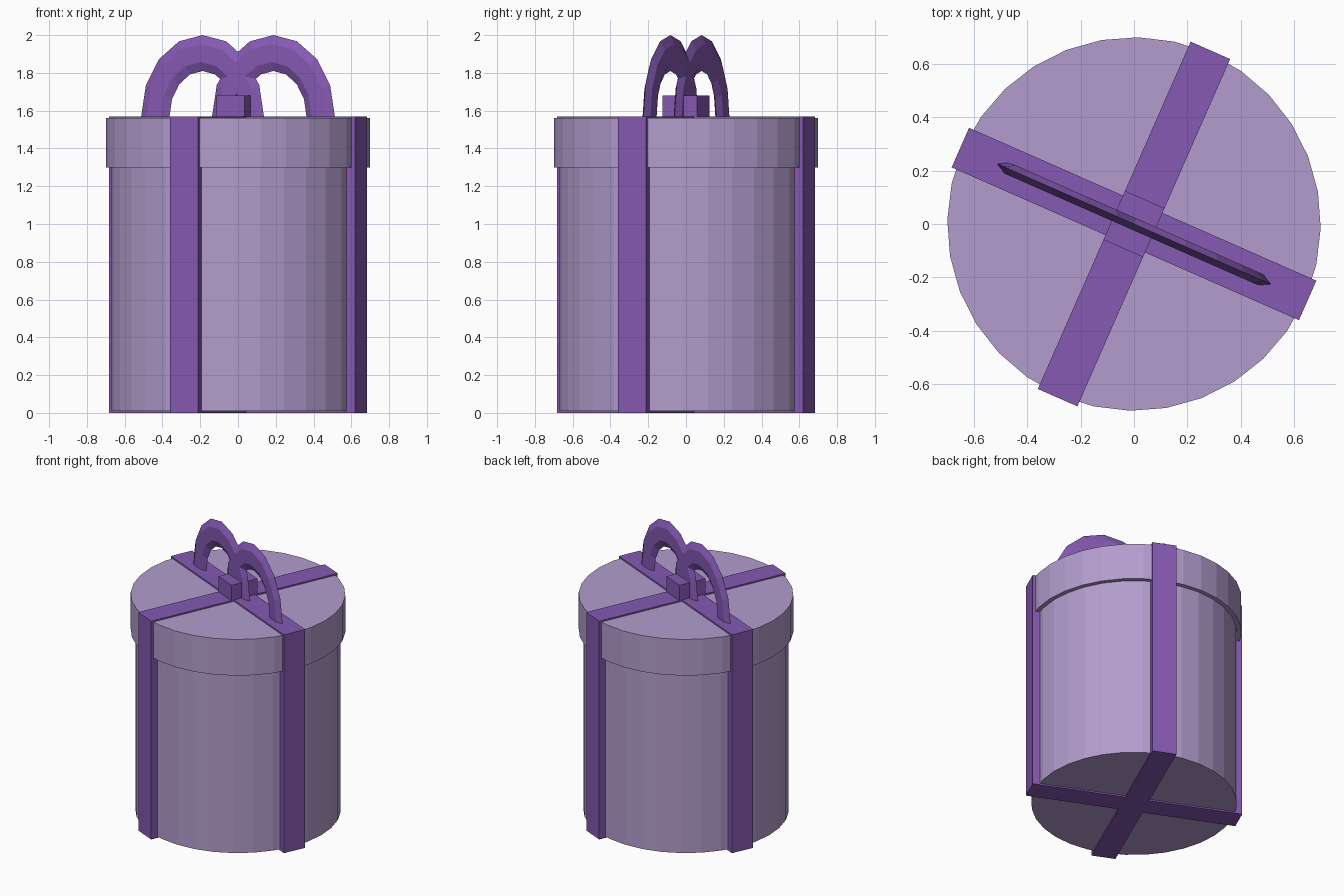
import bpy, bmesh
from math import sin, cos, pi, radians
from mathutils import Matrix

cube = bpy.data.objects.get("Cube")
if cube:
    bpy.data.objects.remove(cube, do_unlink=True)

TURN = Matrix.Rotation(radians(-23.75), 4, "Z")


def material(name, rgb):
    mat = bpy.data.materials.new(name)
    mat.use_nodes = True
    mat.diffuse_color = (*rgb, 1)
    mat.node_tree.nodes["Principled BSDF"].inputs["Base Color"].default_value = (*rgb, 1)
    return mat


LILAC = material("lilac card", (0.45, 0.335, 0.61))
PURPLE = material("purple ribbon", (0.235, 0.1, 0.45))


def finish(name, bm, mat):
    bmesh.ops.recalc_face_normals(bm, faces=bm.faces)
    mesh = bpy.data.meshes.new(name)
    bm.to_mesh(mesh)
    bm.free()
    mesh.materials.append(mat)
    obj = bpy.data.objects.new(name, mesh)
    obj.matrix_world = TURN
    bpy.context.collection.objects.link(obj)
    return obj


def prism(name, outline, z0, z1, mat):
    """Extrude a flat outline from z0 up to z1."""
    bm = bmesh.new()
    face = bm.faces.new([bm.verts.new((x, y, z0)) for x, y in outline])
    grown = bmesh.ops.extrude_face_region(bm, geom=[face])["geom"]
    top = [v for v in grown if isinstance(v, bmesh.types.BMVert)]
    bmesh.ops.translate(bm, verts=top, vec=(0, 0, z1 - z0))
    return finish(name, bm, mat)


def circle(radius, sides=32):
    steps = [2 * pi * (i + 0.0) / sides + radians(22.5) for i in range(sides)]
    return [(radius * cos(a), radius * sin(a)) for a in steps]


# Round box and its overhanging lid
prism("box_body", circle(0.67), 0.01, 1.32, LILAC)
prism("box_lid", circle(0.70), 1.30, 1.56, LILAC)

# Crossed ribbon wrapped around the box
w, r = 0.081, 0.711
arm = [(r, -w), (r, w), (w, w)]
cross = []
for quarter in range(4):
    for x, y in arm:
        for _ in range(quarter):
            x, y = -y, x
        cross.append((x, y))
prism("ribbon_cross", cross, 0, 1.57, PURPLE)

# Knot block in the middle of the bow
prism("bow_knot", [(-w, -0.1), (w, -0.1), (w, 0.1), (-w, 0.1)], 1.56, 1.68, PURPLE)


# Flattened arch loops of the bow, with overlapping inner legs
def bow_loop(name, side, segments=8, sides=6):
    bm = bmesh.new()
    rings = []
    for i in range(segments + 1):
        a = pi * i / segments
        ring = []
        for j in range(sides):
            t = 2 * pi * j / sides
            rx = 0.273 + 0.082 * cos(t)
            rz = 0.335 + 0.095 * cos(t)
            ring.append(bm.verts.new((side * 0.205 + rx * cos(a), 0.026 * sin(t),
                                      1.57 + rz * sin(a))))
        rings.append(ring)
    for low, high in zip(rings, rings[1:]):
        for j in range(sides):
            k = (j + 1) % sides
            bm.faces.new((low[j], low[k], high[k], high[j]))
    bm.faces.new(rings[0])
    bm.faces.new(rings[-1])
    finish(name, bm, PURPLE)


bow_loop("bow_loop_left", 1)
bow_loop("bow_loop_right", -1)
